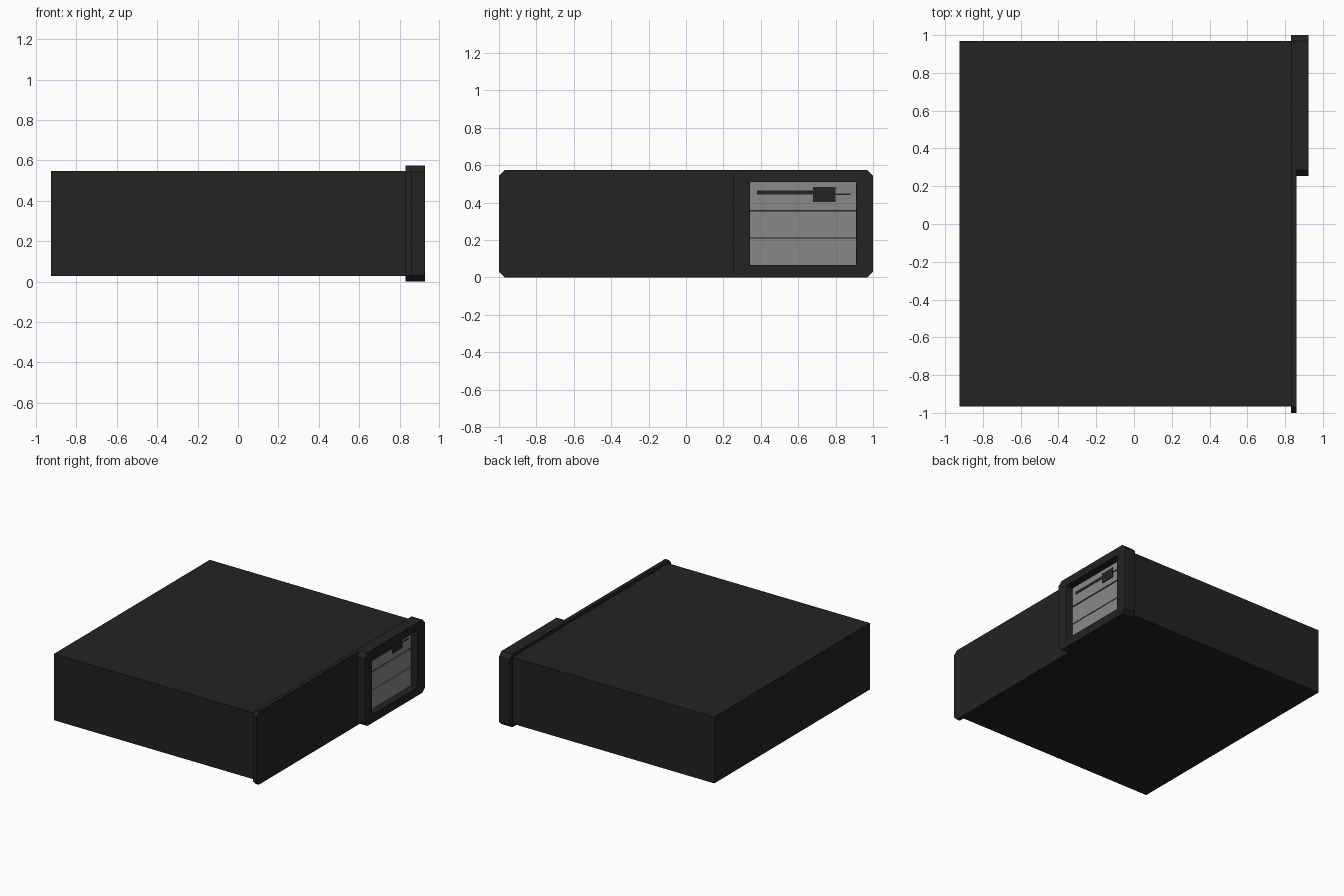
import bpy, bmesh

if "Cube" in bpy.data.objects:
    bpy.data.objects.remove(bpy.data.objects["Cube"])


def material(name, v):
    m = bpy.data.materials.new(name)
    m.diffuse_color = (v, v, v, 1)
    m.use_nodes = True
    m.node_tree.nodes["Principled BSDF"].inputs["Base Color"].default_value = m.diffuse_color
    return m


BLACK = material("charcoal", 0.0168)
GREY = material("drive grey", 0.25)


def prism(name, outline, x0, x1, mat):
    """Extrude a (y, z) outline along x."""
    bm = bmesh.new()
    face = bm.faces.new([bm.verts.new((x0, y, z)) for y, z in outline])
    ext = bmesh.ops.extrude_face_region(bm, geom=[face])
    for v in ext["geom"]:
        if isinstance(v, bmesh.types.BMVert):
            v.co.x = x1
    bmesh.ops.recalc_face_normals(bm, faces=bm.faces[:])
    me = bpy.data.meshes.new(name)
    bm.to_mesh(me)
    bm.free()
    me.materials.append(mat)
    ob = bpy.data.objects.new(name, me)
    bpy.context.collection.objects.link(ob)
    return ob


def rect(y0, y1, z0, z1):
    return [(y0, z0), (y1, z0), (y1, z1), (y0, z1)]


def chamfered(y0, y1, z0, z1, c):
    return [(y0 + c, z0), (y1 - c, z0), (y1, z0 + c), (y1, z1 - c),
            (y1 - c, z1), (y0 + c, z1), (y0, z1 - c), (y0, z0 + c)]


# Case and full-width face plate
prism("case", rect(-0.965, 0.97, 0.028, 0.549), -0.925, 0.83, BLACK)
prism("face_plate", chamfered(-1, 1, 0, 0.574, 0.03), 0.83, 0.86, BLACK)

# Raised bezel around the drive bay, with the opening cut through
bezel = prism("drive_bezel", chamfered(0.255, 1, 0, 0.574, 0.03), 0.86, 0.925, BLACK)
cutter = prism("bezel_cutter", rect(0.34, 0.91, 0.065, 0.511), 0.8, 1.0, BLACK)
cutter.hide_render = True
mod = bezel.modifiers.new("opening", 'BOOLEAN')
mod.operation = 'DIFFERENCE'
mod.solver = 'EXACT'
mod.object = cutter
bpy.context.view_layer.objects.active = bezel
bezel.select_set(True)
bpy.ops.object.modifier_apply(modifier=mod.name)
bpy.data.objects.remove(cutter)

# Three grey bay covers, separated by dark gaps
for i, (z0, z1) in enumerate([(0.065, 0.208), (0.214, 0.351), (0.36, 0.511)]):
    prism(f"bay_cover_{i + 1}", rect(0.342, 0.908, z0, z1), 0.86, 0.868, GREY)

# Disk slot, finger recess and eject button on the top cover
for name, y0, y1, z0, z1, x1 in [
        ("disk_slot", 0.38, 0.68, 0.442, 0.464, 0.870),
        ("slot_end", 0.80, 0.88, 0.440, 0.449, 0.870),
        ("finger_recess", 0.68, 0.80, 0.403, 0.482, 0.872)]:
    prism(name, rect(y0, y1, z0, z1), 0.868, x1, BLACK)
